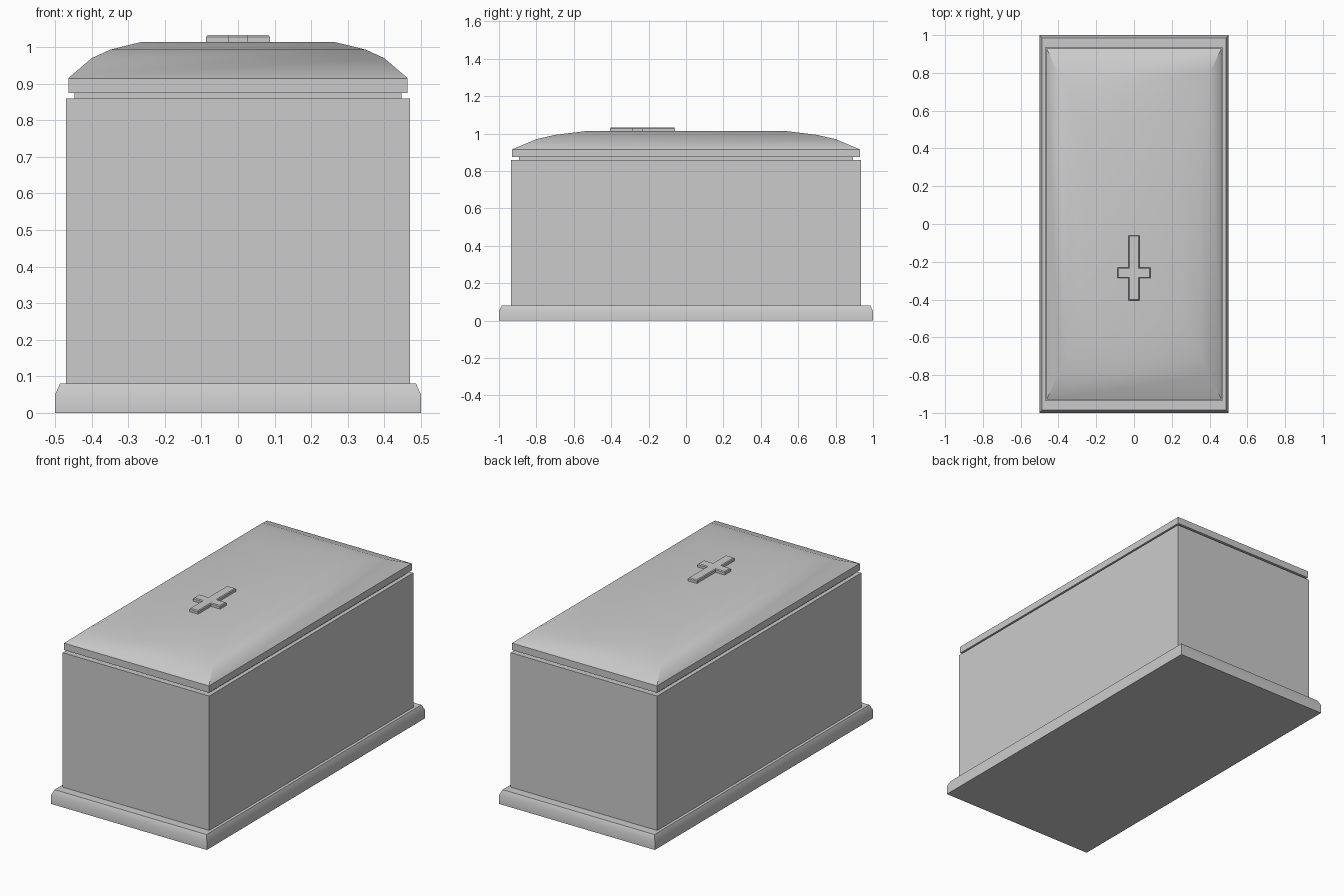
import bpy, bmesh, math

if "Cube" in bpy.data.objects:
    bpy.data.objects.remove(bpy.data.objects["Cube"])


def finish(name, bm, angle=30):
    bmesh.ops.recalc_face_normals(bm, faces=bm.faces)
    mesh = bpy.data.meshes.new(name)
    bm.to_mesh(mesh)
    bm.free()
    ob = bpy.data.objects.new(name, mesh)
    bpy.context.collection.objects.link(ob)
    bpy.ops.object.select_all(action='DESELECT')
    ob.select_set(True)
    bpy.context.view_layer.objects.active = ob
    bpy.ops.object.shade_smooth_by_angle(angle=math.radians(angle))
    return ob


def loft(name, outlines, angle=30):
    """Join a stack of closed outlines with equal point counts and cap both ends."""
    bm = bmesh.new()
    rings = [[bm.verts.new(p) for p in o] for o in outlines]
    for a, b in zip(rings, rings[1:]):
        for i in range(len(a)):
            j = (i + 1) % len(a)
            bm.faces.new((a[i], a[j], b[j], b[i]))
    bm.faces.new(rings[0][::-1])
    bm.faces.new(rings[-1])
    return finish(name, bm, angle)


def rect(hx, hy, z):
    return [(-hx, -hy, z), (hx, -hy, z), (hx, hy, z), (-hx, hy, z)]


def stack(name, levels, angle=30):
    return loft(name, [rect(*lv) for lv in levels], angle)


# Base slab with chamfered top edge
stack("plinth", [(0.5, 1.0, 0), (0.5, 1.0, 0.05), (0.487, 0.985, 0.08)], 40)

# Main chest
stack("chest", [(0.47, 0.935, 0.08), (0.47, 0.935, 0.86)])

# Recessed joint below the lid
stack("lid_neck", [(0.447, 0.893, 0.86), (0.447, 0.893, 0.875)])

# Lid with upright rim and domed top
stack("lid", [(0.464, 0.93, 0.875), (0.464, 0.93, 0.915), (0.40, 0.80, 0.97),
              (0.35, 0.70, 0.993), (0.265, 0.53, 1.014)], 35)


# Raised cross with a small top chamfer
def cross(inset, z):
    w, a = 0.028 - inset, 0.087 - inset
    bottom, top = -0.405 + inset, -0.06 - inset
    low, high = -0.287 + inset, -0.231 - inset
    half = [(w, bottom), (w, low), (a, low), (a, high), (w, high), (w, top)]
    return [(x, y, z) for x, y in half] + [(-x, y, z) for x, y in half[::-1]]


loft("cross_ornament", [cross(0, 1.01), cross(0, 1.028), cross(0.004, 1.033)])
